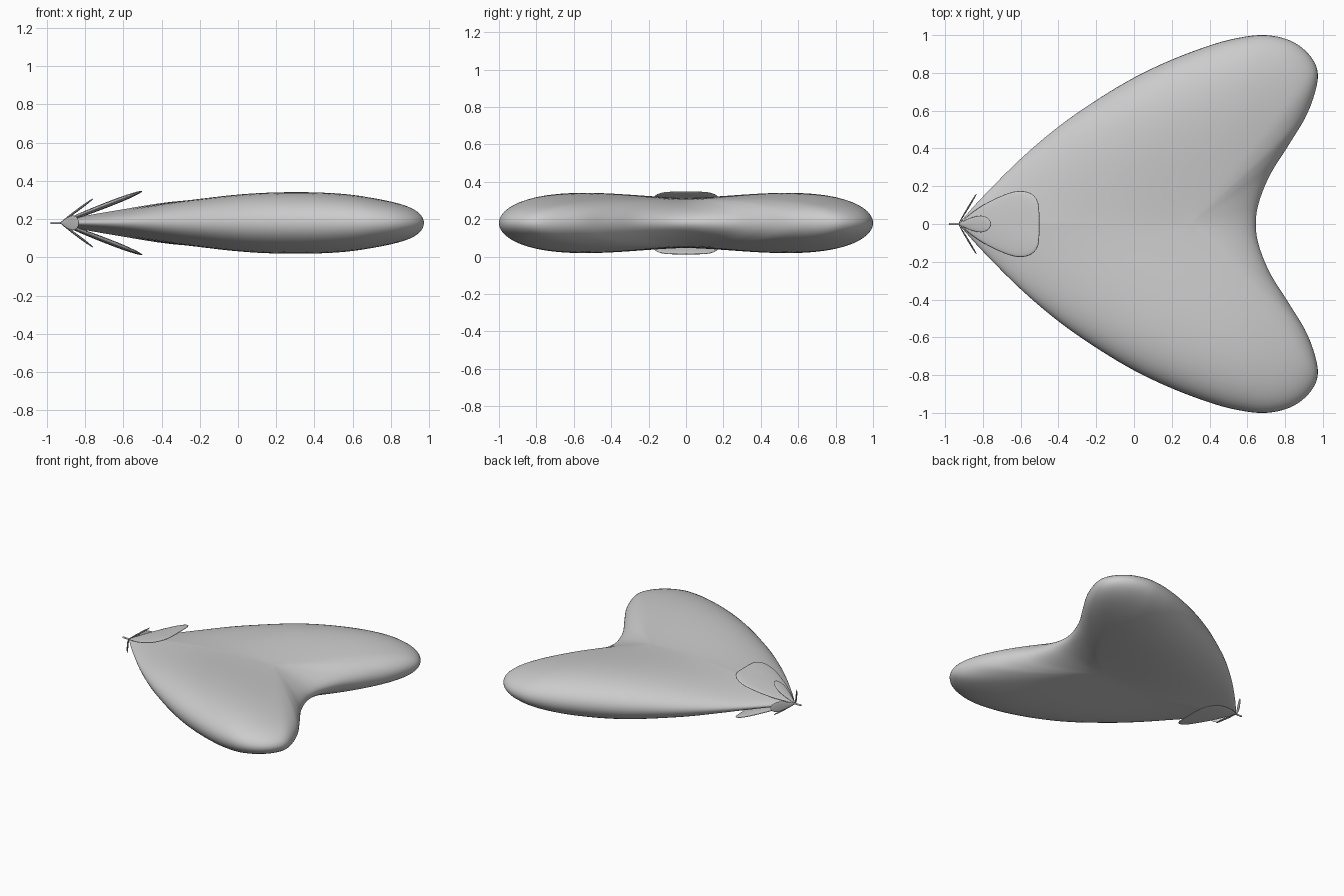
import bpy, bmesh, math
from mathutils import Matrix, Vector

if "Cube" in bpy.data.objects:
    bpy.data.objects.remove(bpy.data.objects["Cube"])

MID = 0.18      # height of the symmetry plane
TIP = -0.93     # pointed end where the sepals grow


def smooth_outline(half, steps):
    """Closed outline from half a profile (sharp tip first, y >= 0), mirrored in y."""
    p = [Vector(q) for q in half]
    p = [2 * p[0] - p[1]] + p + [Vector((p[-2].x, -p[-2].y))]
    pts = []
    for a, b, c, d in zip(p, p[1:], p[2:], p[3:]):
        for k in range(steps):
            t = k / steps
            pts.append(0.5 * (2 * b + (c - a) * t + (2 * a - 5 * b + 4 * c - d) * t * t
                              + (3 * b - a - 3 * c + d) * t ** 3))
    pts.append(Vector(half[-1]))
    return pts + [Vector((q.x, -q.y)) for q in reversed(pts[1:-1])]


def pillow(name, half, cx, thickness, matrix, steps=4, rings=14):
    """Rounded solid: concentric rings shrink from the outline to the centre, both sides."""
    out = smooth_outline(half, steps)
    centre = Vector((cx, 0))
    n = len(out)
    bm = bmesh.new()

    def ring(s, sign):
        row = []
        for q in out:
            v = centre + (q - centre) * s
            z = sign * math.sqrt(max(0, 1 - s * s)) * thickness(v.x, v.y)
            row.append(bm.verts.new((v.x, v.y, z)))
        return row

    edge = ring(1, 0)
    for sign in (1, -1):
        prev = edge
        for k in range(rings - 1, 0, -1):
            cur = ring(math.sin(k / rings * math.pi / 2), sign)
            for i in range(n):
                j = (i + 1) % n
                bm.faces.new((prev[i], prev[j], cur[j], cur[i]))
            prev = cur
        top = bm.verts.new((cx, 0, sign * thickness(cx, 0)))
        for i in range(n):
            bm.faces.new((prev[i], prev[(i + 1) % n], top))
    bmesh.ops.recalc_face_normals(bm, faces=bm.faces)
    bm.transform(matrix)
    me = bpy.data.meshes.new(name)
    bm.to_mesh(me)
    bm.free()
    for f in me.polygons:
        f.use_smooth = True
    ob = bpy.data.objects.new(name, me)
    bpy.context.collection.objects.link(ob)
    return ob


# Heart-shaped body, thicker along the two lobes than in the middle
SCALE = [(-0.93, 0.5), (-0.8, 0.65), (-0.6, 0.8), (-0.4, 1.0), (0, 1.07),
         (0.27, 1.0), (0.6, 0.86), (0.8, 0.74), (1.0, 0.74)]


def lerp_scale(x):
    x = min(max(x, SCALE[0][0]), SCALE[-1][0])
    for (x0, a), (x1, b) in zip(SCALE, SCALE[1:]):
        if x <= x1:
            return a + (b - a) * (x - x0) / (x1 - x0)
    return SCALE[-1][1]


def body_thickness(x, y):
    k = sum(lerp_scale(x + d * 0.05) for d in range(-2, 3)) / 5
    return k * (0.13 + 0.185 * abs(y) ** 1.5)


heart = [(TIP, 0), (-0.8, 0.145), (-0.6, 0.345), (-0.4, 0.515), (-0.2, 0.655), (0, 0.775),
         (0.2, 0.87), (0.4, 0.945), (0.55, 0.985), (0.7, 1.0), (0.84, 0.965), (0.94, 0.88),
         (0.973, 0.77), (0.92, 0.59), (0.82, 0.42), (0.72, 0.26), (0.66, 0.11), (0.645, 0)]
pillow("heart_body", heart, 0.3, body_thickness, Matrix.Translation((0, 0, MID)), 5, 20)

# Sepals: a large pair above and below, and four small ones round the tip
large = [(0, 0), (0.07, 0.055), (0.14, 0.1), (0.23, 0.143), (0.31, 0.17), (0.37, 0.174),
         (0.42, 0.157), (0.453, 0.115), (0.46, 0.05), (0.46, 0)]
small = [(0, 0), (0.05, 0.022), (0.1, 0.037), (0.15, 0.044), (0.19, 0.034), (0.21, 0.016),
         (0.215, 0)]


def sepal(name, half, cx, thick, tilt, roll, scale=1):
    m = (Matrix.Translation((TIP, 0, MID)) @ Matrix.Rotation(math.radians(roll), 4, 'X')
         @ Matrix.Rotation(-math.radians(tilt), 4, 'Y') @ Matrix.Scale(scale, 4))
    pillow(name, half, cx, lambda x, y: thick, m, 3, 8)


for side, roll in (("top", 0), ("bottom", 180)):
    sepal("large_sepal_" + side, large, 0.28, 0.014, 21.2, roll)
    sepal("small_sepal_" + side, small, 0.13, 0.006, 36.5, roll)
for side, roll in (("left", 90), ("right", -90)):
    sepal("small_sepal_" + side, small, 0.13, 0.005, 59, roll, 0.88)

# Short stem behind the tip
bpy.ops.mesh.primitive_cylinder_add(vertices=12, radius=0.006, depth=0.06,
                                    location=(-0.95, 0, MID), rotation=(0, math.pi / 2, 0))
stem = bpy.context.object
stem.name = "stem"
bpy.ops.object.shade_smooth_by_angle()
